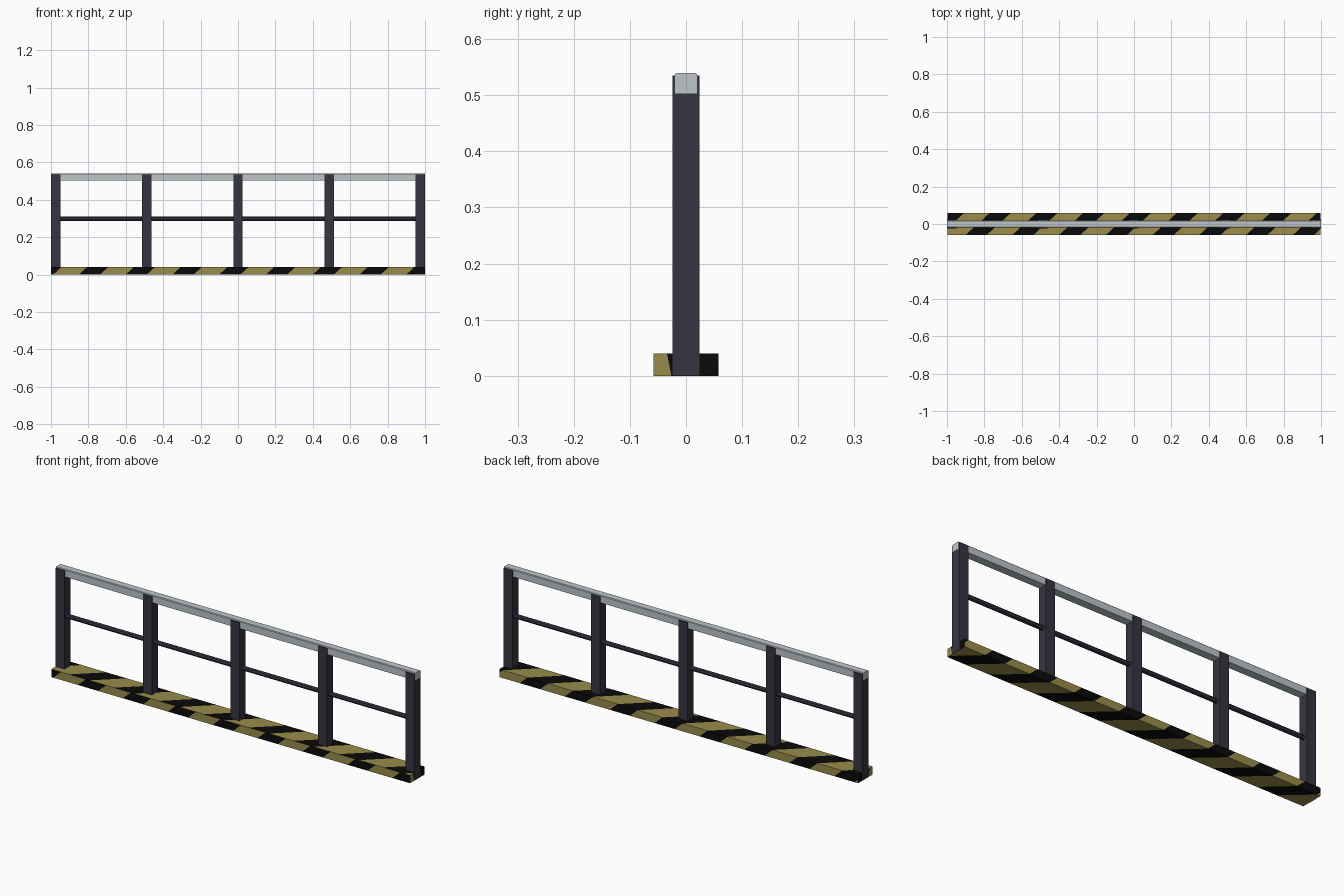
import bpy, bmesh, math
from mathutils import Vector

if "Cube" in bpy.data.objects:
    bpy.data.objects.remove(bpy.data.objects["Cube"])


def material(name, rgb):
    m = bpy.data.materials.new(name)
    m.diffuse_color = (*rgb, 1)
    m.use_nodes = True
    m.node_tree.nodes["Principled BSDF"].inputs["Base Color"].default_value = m.diffuse_color
    return m


YELLOW = material("hazard_yellow", (0.32, 0.265, 0.07))
BLACK = material("hazard_black", (0.003, 0.003, 0.003))
DARK = material("dark_steel", (0.037, 0.035, 0.052))
LIGHT = material("light_steel", (0.52, 0.56, 0.58))


def add_object(name, bm, mats):
    mesh = bpy.data.meshes.new(name)
    bm.to_mesh(mesh)
    bm.free()
    for m in mats:
        mesh.materials.append(m)
    ob = bpy.data.objects.new(name, mesh)
    bpy.context.collection.objects.link(ob)
    return ob


def box(name, lo, hi, mat, bevel=0):
    lo, hi = Vector(lo), Vector(hi)
    bm = bmesh.new()
    bmesh.ops.create_cube(bm, size=1)
    for v in bm.verts:
        v.co = (lo + hi) / 2 + v.co * (hi - lo)
    if bevel:
        edges = [e for e in bm.edges if abs(e.verts[0].co.x - e.verts[1].co.x) > 0.5
                 and e.verts[0].co.z > lo.z + 0.01]
        bmesh.ops.bevel(bm, geom=edges, offset=bevel, segments=1, affect='EDGES')
    return add_object(name, bm, [mat])


# Striped base: the hazard stripes wrap diagonally round the four long sides
L, W, H = 0.998, 0.058, 0.04
PERIOD, BLACK_WIDTH, SLOPE, START = 0.25, 0.113, 1.1, -0.90
X = Vector((1, 0, 0))
sides = [  # near corner, direction across the side, width of the side
    (Vector((0, -W, H)), Vector((0, 1, 0)), 2 * W),
    (Vector((0, W, H)), Vector((0, 0, -1)), H),
    (Vector((0, W, 0)), Vector((0, -1, 0)), 2 * W),
    (Vector((0, -W, 0)), Vector((0, 0, 1)), H),
]
base = bmesh.new()
offset = 0.0
for corner, across, width in sides:
    bm = bmesh.new()
    pts = [corner - X * L, corner + X * L,
           corner + X * L + across * width, corner - X * L + across * width]
    bm.faces.new([bm.verts.new(p) for p in pts])
    first = START + SLOPE * offset
    normal = (X - across * SLOPE).normalized()
    for n in range(-6, 12):
        for shift in (0, BLACK_WIDTH):
            bmesh.ops.bisect_plane(
                bm, geom=bm.verts[:] + bm.edges[:] + bm.faces[:], dist=1e-6,
                plane_co=corner + X * (first + n * PERIOD + shift), plane_no=normal)
    for f in bm.faces:
        c = f.calc_center_median()
        t = c.x - first - SLOPE * (c - corner).dot(across)
        f.material_index = int(t % PERIOD < BLACK_WIDTH)
    tmp = bpy.data.meshes.new("strip")
    bm.to_mesh(tmp)
    bm.free()
    base.from_mesh(tmp)
    bpy.data.meshes.remove(tmp)
    offset += width

# Base ends: yellow towards the front, black towards the back
for s in (-1, 1):
    for y0, y1, z_cut, idx in ((-W, -0.026, -0.034, 0), (-0.026, W, W, 1)):
        a, b = (y0, y1) if idx == 0 else (y0, W)
        top_a = a if idx == 0 else -0.034
        top_b = z_cut
        loop = [(s * L, a, 0), (s * L, b, 0), (s * L, top_b, H), (s * L, top_a, H)]
        if s < 0:
            loop.reverse()
        base.faces.new([base.verts.new(p) for p in loop]).material_index = idx
bmesh.ops.remove_doubles(base, verts=base.verts[:], dist=1e-5)
add_object("striped_base", base, [YELLOW, BLACK])

# Upright posts
for i, x in enumerate((-0.9745, -0.4875, 0, 0.4875, 0.9745)):
    box(f"post_{i + 1}", (x - 0.025, -0.024, 0.0005), (x + 0.025, 0.024, 0.535), DARK)

# Top handrail, slightly chamfered along its upper edges
box("top_rail", (-1, -0.02, 0.503), (1, 0.02, 0.54), LIGHT, bevel=0.003)

# Thin round middle rail
bpy.ops.mesh.primitive_cylinder_add(vertices=8, radius=0.0115, depth=1.94,
                                    location=(0, 0, 0.298),
                                    rotation=(0, math.pi / 2, 0))
rail = bpy.context.object
rail.name = "middle_rail"
rail.data.materials.append(DARK)
